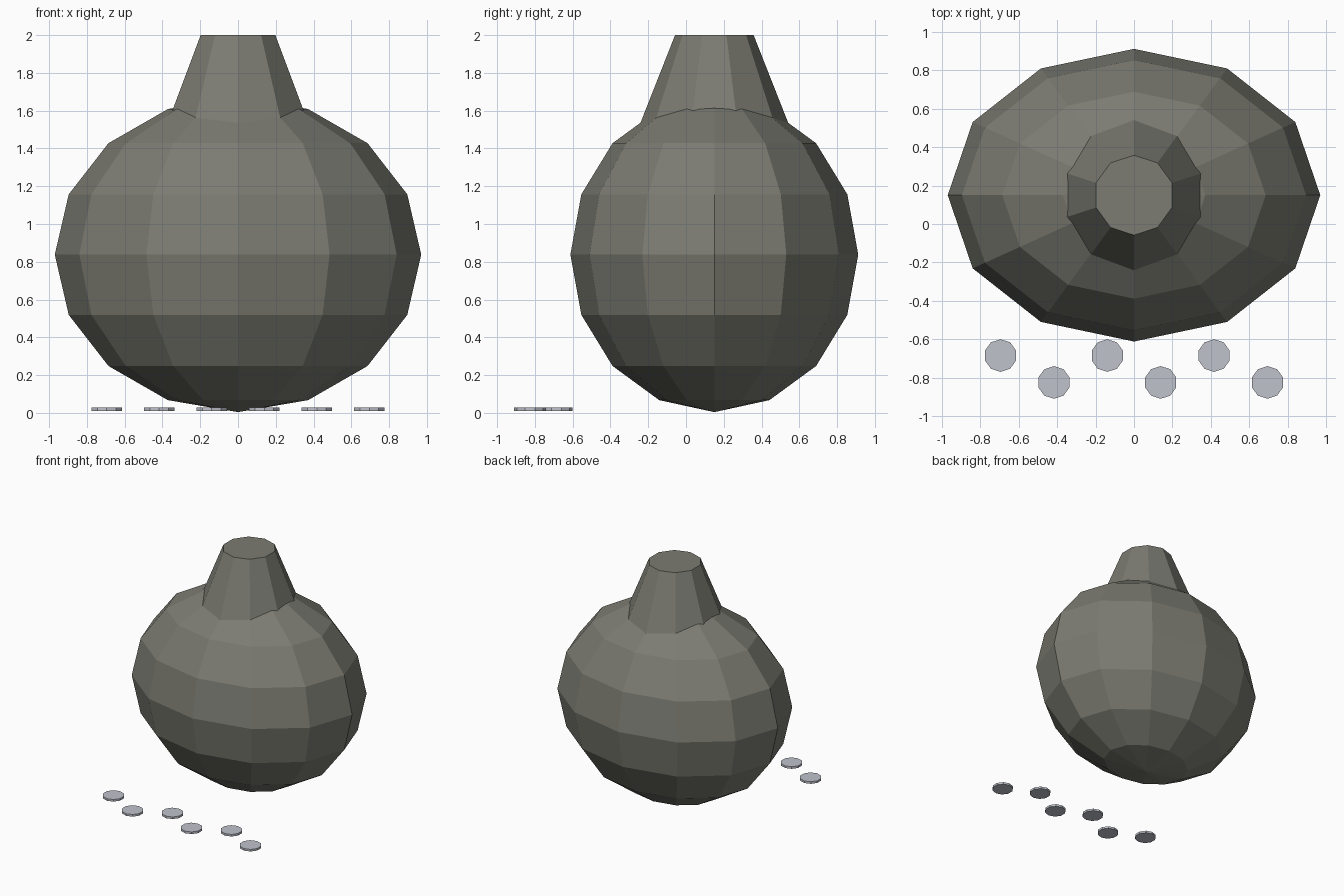
import bpy

if "Cube" in bpy.data.objects:
    bpy.data.objects.remove(bpy.data.objects["Cube"])


def material(name, rgb):
    m = bpy.data.materials.new(name)
    m.diffuse_color = (*rgb, 1.0)
    m.use_nodes = True
    m.node_tree.nodes["Principled BSDF"].inputs["Base Color"].default_value = m.diffuse_color
    return m


def finish(name, mat):
    ob = bpy.context.object
    ob.name = name
    ob.data.materials.append(mat)
    return ob


cloth = material("cloth", (0.20, 0.20, 0.17))
metal = material("metal", (0.52, 0.54, 0.60))
SACK_Y = 0.15

# Rounded sack body: low-poly sphere, squashed front to back
bpy.ops.mesh.primitive_uv_sphere_add(segments=12, ring_count=8, radius=1,
                                     location=(0, SACK_Y, 0.838))
body = finish("sack_body", cloth)
body.scale = (0.97, 0.762, 0.834)

# Tapered ten-sided neck sunk into the body
z0, z1 = 1.48, 2.0
bpy.ops.mesh.primitive_cone_add(vertices=10, radius1=0.413, radius2=0.208,
                                depth=z1 - z0,
                                location=(0, SACK_Y, (z0 + z1) / 2))
finish("sack_neck", cloth)

# Staggered row of coins in front
for i in range(6):
    x = -0.695 + i * 0.278
    y = -0.685 if i % 2 == 0 else -0.825
    bpy.ops.mesh.primitive_cylinder_add(vertices=10, radius=0.085, depth=0.018,
                                        location=(x, y, 0.02))
    finish(f"coin_{i + 1}", metal)
